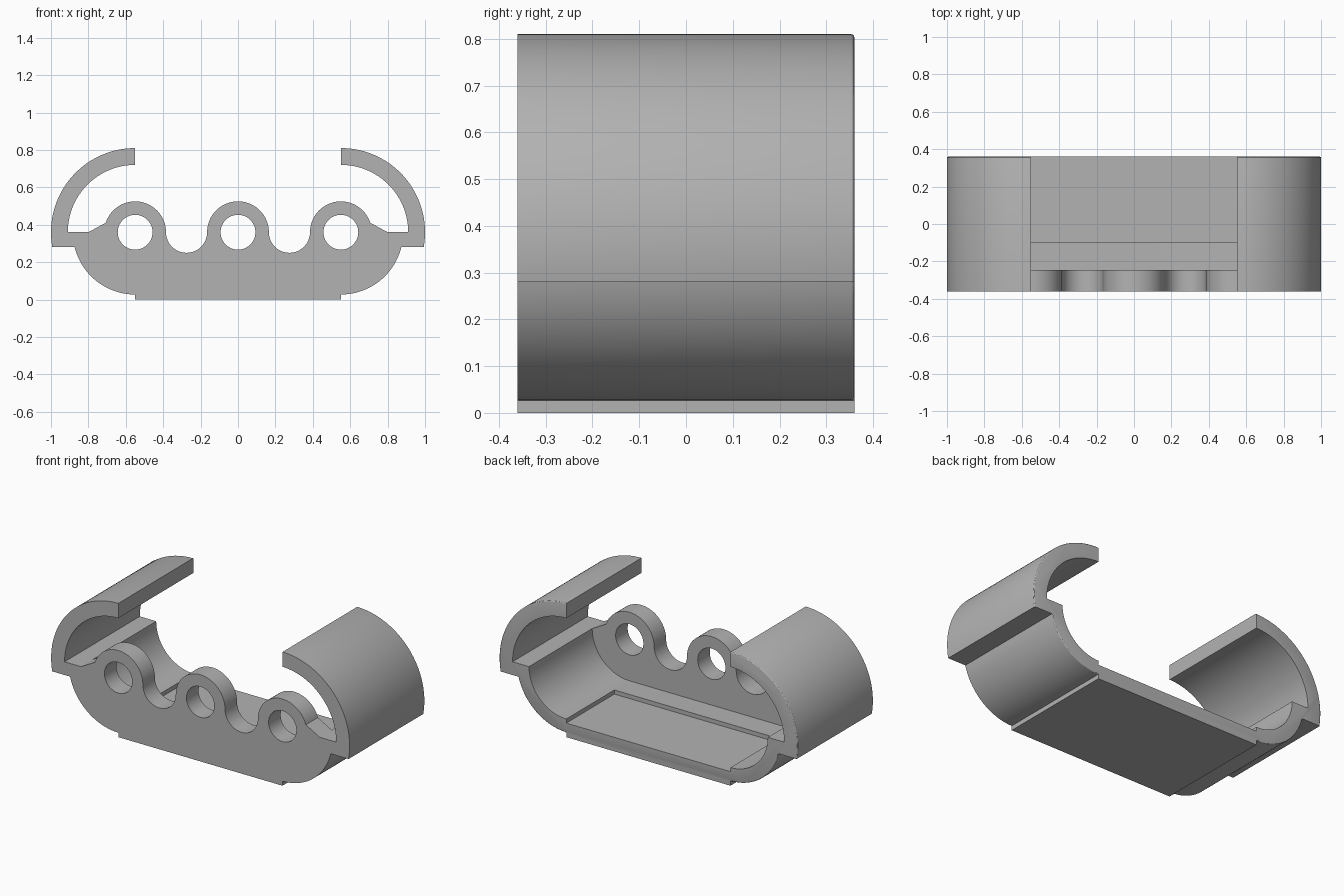
import bpy, bmesh, math

cube = bpy.data.objects.get("Cube")
if cube:
    bpy.data.objects.remove(cube, do_unlink=True)

CX, CZ = 0.55, 0.36          # centre of the end arcs and outer bores
HALF_DEPTH = 0.36
HOOK_OUT, HOOK_IN = 0.45, 0.36
TRAY_OUT, TRAY_IN = 0.333, 0.25
RING, BORE, VALLEY = 0.165, 0.093, 0.11

grey = bpy.data.materials.new("light_grey")
grey.use_nodes = True
grey.diffuse_color = (0.45, 0.45, 0.45, 1)
grey.node_tree.nodes["Principled BSDF"].inputs["Base Color"].default_value = (0.45, 0.45, 0.45, 1)


def arc(cx, radius, start, end, steps=32):
    """Points on an arc at the common centre height, angles in degrees."""
    angles = [math.radians(start + (end - start) * i / steps) for i in range(steps + 1)]
    return [(cx + radius * math.cos(a), CZ + radius * math.sin(a)) for a in angles]


def mirrored(points):
    return [(-x, z) for x, z in reversed(points)]


def extrude(name, points, y0, y1, round_back=False):
    """Prism along y from an x-z outline."""
    bm = bmesh.new()
    face = bm.faces.new([bm.verts.new((x, y0, z)) for x, z in points])
    result = bmesh.ops.extrude_face_region(bm, geom=[face])
    moved = [v for v in result["geom"] if isinstance(v, bmesh.types.BMVert)]
    bmesh.ops.translate(bm, verts=moved, vec=(0, y1 - y0, 0))
    bmesh.ops.recalc_face_normals(bm, faces=bm.faces)
    if round_back:
        # Small round along the outer arcs at the back
        def on_arc(v):
            r = math.hypot(abs(v.co.x) - CX, v.co.z - CZ)
            return v.co.y > y1 - 0.001 and abs(v.co.x) > CX - 0.001 and any(
                abs(r - outer) < 0.001 for outer in (HOOK_OUT, TRAY_OUT))
        edges = [e for e in bm.edges if all(on_arc(v) for v in e.verts)
                 and e.calc_length() < 0.05]
        bmesh.ops.bevel(bm, geom=edges, offset=0.007, segments=3, profile=0.5,
                        affect='EDGES')
    mesh = bpy.data.meshes.new(name)
    bm.to_mesh(mesh)
    bm.free()
    mesh.materials.append(grey)
    obj = bpy.data.objects.new(name, mesh)
    bpy.context.collection.objects.link(obj)
    return obj


def cut(target, cutter):
    mod = target.modifiers.new("cut", 'BOOLEAN')
    mod.operation, mod.solver, mod.object = 'DIFFERENCE', 'EXACT', cutter
    bpy.context.view_layer.objects.active = target
    bpy.ops.object.modifier_apply(modifier=mod.name)
    bpy.data.objects.remove(cutter, do_unlink=True)


# Wavy wall top from the middle ring out to the shelf
wave = arc(0, RING, 90, 0) + arc(CX / 2, VALLEY, 180, 360)[1:]
wave += arc(CX, RING, 180, 18)[1:] + [(CX + TRAY_IN, CZ)]

# Hook, stepped tray side and base plate
low = CZ - 0.08
hook_end = -math.degrees(math.asin(0.08 / HOOK_OUT))
tray_start = -math.degrees(math.asin(0.08 / TRAY_OUT))
half = wave + arc(CX, HOOK_IN, 0, 90) + arc(CX, HOOK_OUT, 90, hook_end)
half += arc(CX, TRAY_OUT, tray_start, -90) + [(CX, 0)]
body = extrude("clip_body", half + mirrored(half)[:-1], -HALF_DEPTH, HALF_DEPTH, True)

# Hollow tray behind the front wall
side = [(CX + TRAY_IN, 0.55)] + arc(CX, TRAY_IN, 0, -90)
cut(body, extrude("tray_cutter", side + mirrored(side), -0.245, 0.5))

# Shallow floor recess
floor = [(CX, 0.2), (CX, 0.085)]
cut(body, extrude("recess_cutter", floor + mirrored(floor), -0.1, 0.5))

# Three bores through the wall
for x in (-CX, 0, CX):
    cut(body, extrude("bore_cutter", arc(x, BORE, 0, 360, 64)[:-1], -0.5, -0.15))

bpy.ops.object.select_all(action='DESELECT')
body.select_set(True)
bpy.context.view_layer.objects.active = body
bpy.ops.object.shade_smooth_by_angle(angle=math.radians(25))
